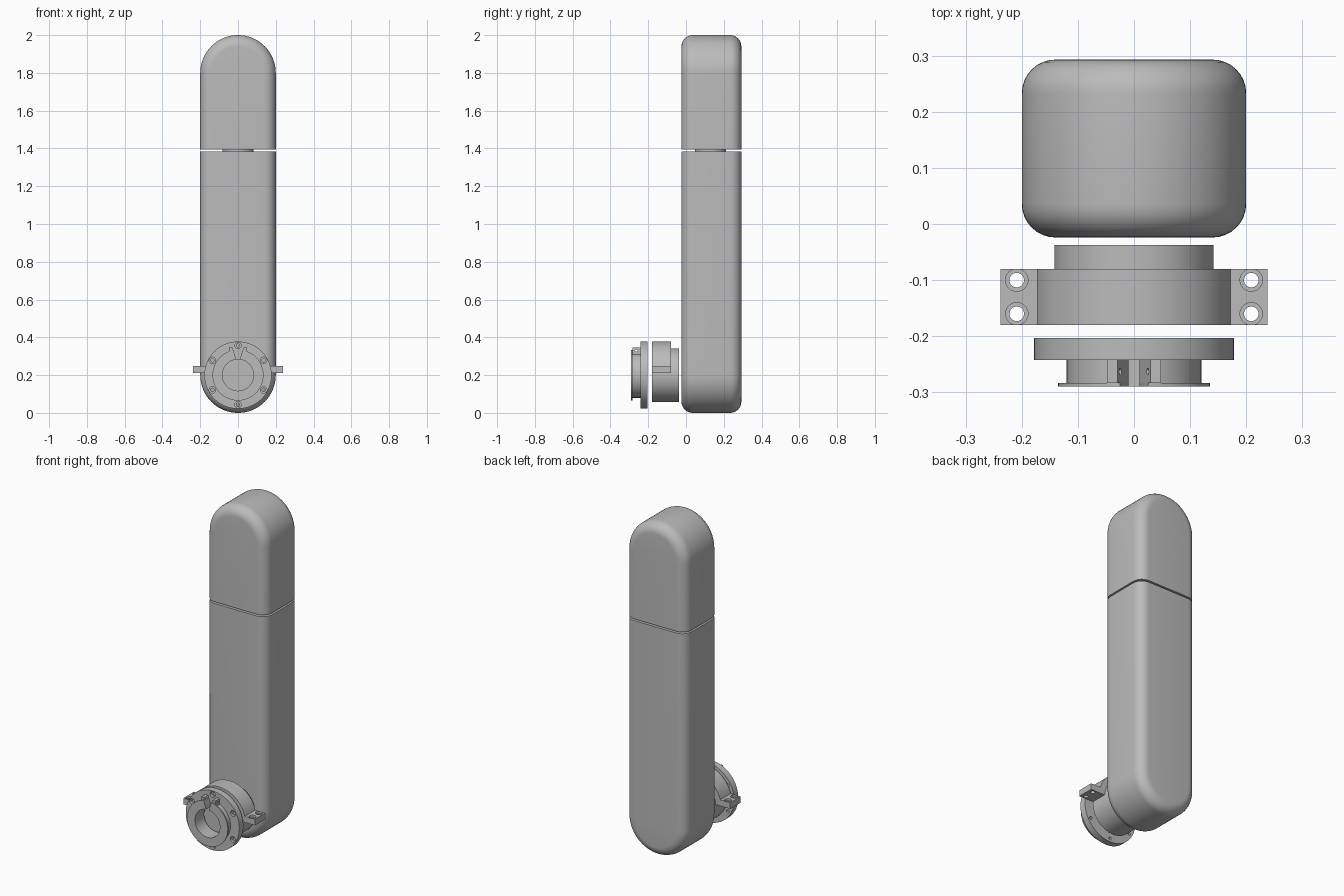
import bpy, bmesh, math
from mathutils import Matrix, Vector

cube = bpy.data.objects.get("Cube")
if cube:
    bpy.data.objects.remove(cube)

GREY = (0.5, 0.5, 0.5, 1)
metal = bpy.data.materials.new("plain_grey")
metal.use_nodes = True
metal.diffuse_color = GREY
metal.node_tree.nodes["Principled BSDF"].inputs["Base Color"].default_value = GREY

AXIS_Z = 0.2            # height of the coupling axis
HALF_WIDTH = 0.2        # half width of the housing


def add(name, bm):
    bmesh.ops.recalc_face_normals(bm, faces=bm.faces)
    mesh = bpy.data.meshes.new(name)
    bm.to_mesh(mesh)
    bm.free()
    mesh.materials.append(metal)
    obj = bpy.data.objects.new(name, mesh)
    bpy.context.collection.objects.link(obj)
    return obj


def cylinder(name, radius, start, end, direction="Y", seg=64):
    """Cylinder from one centre point to another along a main axis."""
    a, b = Vector(start), Vector(end)
    turn = {"X": Matrix.Rotation(math.pi / 2, 4, "Y"),
            "Y": Matrix.Rotation(math.pi / 2, 4, "X"),
            "Z": Matrix()}[direction]
    bm = bmesh.new()
    bmesh.ops.create_cone(bm, cap_ends=True, segments=seg, radius1=radius, radius2=radius,
                          depth=(b - a).length, matrix=Matrix.Translation((a + b) / 2) @ turn)
    return add(name, bm)


def disc(name, radius, y0, y1, x=0, z=AXIS_Z, seg=96):
    return cylinder(name, radius, (x, y0, z), (x, y1, z), "Y", seg)


def prism_mesh(outline, y0, y1):
    bm = bmesh.new()
    face = bm.faces.new([bm.verts.new((x, y0, z)) for x, z in outline])
    made = bmesh.ops.extrude_face_region(bm, geom=[face])["geom"]
    bmesh.ops.translate(bm, vec=(0, y1 - y0, 0),
                        verts=[g for g in made if isinstance(g, bmesh.types.BMVert)])
    return bm


def box(name, x0, x1, y0, y1, z0, z1):
    return add(name, prism_mesh([(x0, z0), (x1, z0), (x1, z1), (x0, z1)], y0, y1))


def cut(obj, *cutters):
    bpy.context.view_layer.objects.active = obj
    for cutter in cutters:
        cutter.hide_render = True
        mod = obj.modifiers.new("cut", "BOOLEAN")
        mod.operation, mod.solver, mod.object = "DIFFERENCE", "EXACT", cutter
        bpy.ops.object.modifier_apply(modifier=mod.name)
        bpy.data.objects.remove(cutter)


# Housing: rounded pill, split into a lower arm and an upper cap
def housing(name, split, keep_above):
    y0, y1 = -0.024, 0.293
    steps = 32
    arc = [math.pi * i / steps for i in range(steps + 1)]
    outline = [(HALF_WIDTH * math.cos(a), 2 - HALF_WIDTH + HALF_WIDTH * math.sin(a)) for a in arc]
    outline += [(-HALF_WIDTH * math.cos(a), HALF_WIDTH - HALF_WIDTH * math.sin(a)) for a in arc]
    bm = prism_mesh(outline, y0, y1)
    rims = [e for e in bm.edges if abs(e.verts[0].co.y - e.verts[1].co.y) < 0.001]
    bmesh.ops.bevel(bm, geom=rims, offset=0.06, offset_type="OFFSET", segments=8,
                    profile=0.5, affect="EDGES")
    bmesh.ops.bisect_plane(bm, geom=bm.verts[:] + bm.edges[:] + bm.faces[:],
                           plane_co=(0, 0, split), plane_no=(0, 0, 1),
                           clear_inner=keep_above, clear_outer=not keep_above)
    bmesh.ops.holes_fill(bm, edges=[e for e in bm.edges if e.is_boundary], sides=0)
    return add(name, bm)


housing("lower_housing", 1.384, False)
housing("upper_housing", 1.394, True)
cylinder("swivel_shaft", 0.083, (0, 0.13, 1.37), (0, 0.13, 1.41), "Z")

# Shaft collar and the half-ring clamp over it
disc("shaft_collar", 0.142, -0.18, -0.037)
clamp = disc("clamp_half_ring", 0.178, -0.18, -0.08)
cut(clamp, disc("bore_cutter", 0.1421, -0.3, 0),
    box("lower_cutter", -0.3, 0.3, -0.3, 0, -0.1, 0.21))

# Clamp ears with counterbored bolt holes
for side, label in ((1, "left"), (-1, "right")):
    inner, outer = sorted((side * 0.165, side * 0.238))
    ear = box(label + "_clamp_ear", inner, outer, -0.18, -0.08, 0.21, 0.247)
    for y in (-0.1, -0.16):
        x = side * 0.209
        cut(ear, cylinder("hole", 0.013, (x, y, 0.1), (x, y, 0.3), "Z", 32),
            cylinder("counterbore", 0.02, (x, y, 0.235), (x, y, 0.3), "Z", 32))

# Front flange with six counterbored holes and a central bore
flange = disc("front_flange", 0.178, -0.242, -0.203)
cut(flange, disc("bore_cutter", 0.083, -0.3, -0.1))
for i in range(6):
    a = math.radians(30 + 60 * i)
    x, z = 0.157 * math.cos(a), AXIS_Z + 0.157 * math.sin(a)
    cut(flange, disc("hole", 0.009, -0.3, -0.1, x, z, 24),
        disc("counterbore", 0.017, -0.3, -0.226, x, z, 24))

# Split hub: sleeve, thin lip and the pair of pinch lugs
sleeve = disc("hub_sleeve", 0.12, -0.283, -0.242)
lip = disc("hub_lip", 0.135, -0.29, -0.283)
lugs = box("pinch_lugs", -0.048, 0.048, -0.283, -0.242, 0.29, 0.345)
cut(lugs, cylinder("screw_hole", 0.006, (-0.1, -0.263, 0.33), (0.1, -0.263, 0.33), "X", 24))
half_slot = [(0.01, 0.24), (0.01, 0.285), (0.034, 0.36)]
slot = half_slot + [(-x, z) for x, z in reversed(half_slot)]
for part in (sleeve, lip, lugs):
    cut(part, disc("bore_cutter", 0.083, -0.32, -0.2),
        add("slot_cutter", prism_mesh(slot, -0.32, -0.2)))

# Smooth rounded surfaces, keep hard edges
bpy.ops.object.select_all(action="DESELECT")
for obj in bpy.context.scene.objects:
    if obj.type == "MESH":
        obj.select_set(True)
        bpy.context.view_layer.objects.active = obj
bpy.ops.object.shade_smooth_by_angle(angle=math.radians(30))
